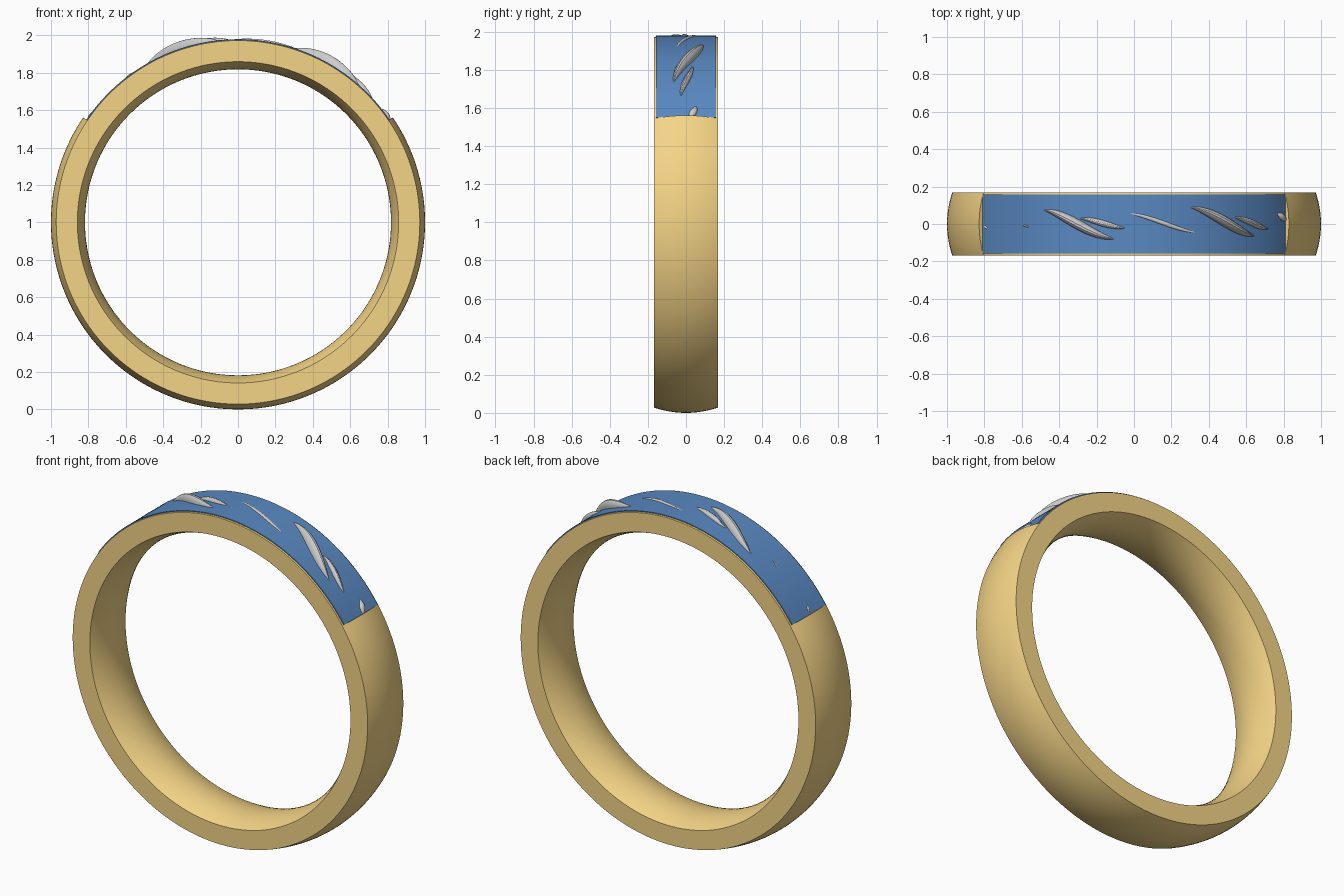
import bpy, bmesh, math
from mathutils import Vector

if "Cube" in bpy.data.objects:
    bpy.data.objects.remove(bpy.data.objects["Cube"])

HALF = 0.168               # half width of the band
CUT = math.radians(55.9)   # half angle of the recessed top
CENTRE = Vector((0, 0, 1))
INLAY_R = 0.979


def material(name, color):
    m = bpy.data.materials.new(name)
    m.diffuse_color = (*color, 1)
    m.use_nodes = True
    m.node_tree.nodes["Principled BSDF"].inputs["Base Color"].default_value = m.diffuse_color
    return m


def polar(angle, r, y):
    """Point on the ring; angle 0 is the top, positive towards +x."""
    return CENTRE + Vector((r * math.sin(angle), y, r * math.cos(angle)))


def loft(name, rings, mat=None, closed=False):
    """Skin a list of point loops into a solid."""
    bm = bmesh.new()
    loops = [[bm.verts.new(p) for p in ring] for ring in rings]
    n = len(loops[0])
    for i in range(len(loops) if closed else len(loops) - 1):
        a, b = loops[i], loops[(i + 1) % len(loops)]
        for j in range(n):
            k = (j + 1) % n
            bm.faces.new((a[j], a[k], b[k], b[j]))
    if not closed:
        bm.faces.new(loops[0])
        bm.faces.new(loops[-1][::-1])
    bmesh.ops.remove_doubles(bm, verts=bm.verts[:], dist=1e-5)
    bmesh.ops.recalc_face_normals(bm, faces=bm.faces[:])
    me = bpy.data.meshes.new(name)
    bm.to_mesh(me)
    bm.free()
    ob = bpy.data.objects.new(name, me)
    bpy.context.collection.objects.link(ob)
    if mat:
        me.materials.append(mat)
    bpy.ops.object.select_all(action='DESELECT')
    ob.select_set(True)
    bpy.context.view_layer.objects.active = ob
    bpy.ops.object.shade_smooth_by_angle(angle=math.radians(30))
    return ob


gold = material("gold", (0.91, 0.66, 0.24))
blue = material("blue", (0.10, 0.25, 0.54))

# Band: domed outside, rounded inside, with a lowered sector at the top
N = 14
ys = [HALF * (2 * i / N - 1) for i in range(N + 1)]


def band_section(angle, limit):
    outer = [polar(angle, min(1.0 - 0.028 * (y / HALF) ** 2, limit), y) for y in ys]
    inner = [polar(angle, 0.818 + 0.041 * (y / HALF) ** 2, y) for y in reversed(ys)]
    return outer + inner


rings = [band_section(-CUT + 2 * CUT * i / 56, 0.976) for i in range(57)]
rest = 2 * math.pi - 2 * CUT
rings += [band_section(CUT + rest * i / 120, 2) for i in range(121)]
loft("ring_band", rings, gold, closed=True)

# Inlay strip set in the lowered sector
W = 0.158
rings = []
for i in range(57):
    a = -CUT + 2 * CUT * i / 56
    rings.append([polar(a, INLAY_R, -W), polar(a, INLAY_R, W),
                  polar(a, 0.95, W), polar(a, 0.95, -W)])
loft("inlay_strip", rings, blue)


# Raised strands: tapered S-curves wrapped round the inlay
def strand(name, x0, y0, x1, y1, half_width, height, power=0.75, steps=28, sides=14):
    s0, s1 = (INLAY_R * math.asin(x / 0.99) for x in (x0, x1))

    def path(t):
        smooth = t * t * (3 - 2 * t)
        return Vector((s0 + (s1 - s0) * t, y0 + (y1 - y0) * (0.25 * t + 0.75 * smooth)))

    rings = []
    for i in range(steps + 1):
        t = (1 - math.cos(math.pi * i / steps)) / 2
        p = path(t)
        d = (path(t + 0.01) - path(t - 0.01)).normalized()
        side = Vector((-d.y, d.x))
        k = max(math.sin(math.pi * t), 0.0002) ** power
        ring = []
        for j in range(sides):
            u = 2 * math.pi * j / sides
            q = p + side * (half_width * k * math.cos(u))
            ring.append(polar(q.x / INLAY_R, INLAY_R - 0.003 + height * k * math.sin(u), q.y))
        rings.append(ring)
    loft(name, rings)


strands = [
    (-0.49, 0.075, -0.105, -0.08, 0.026, 0.042),
    (-0.295, 0.03, -0.045, -0.022, 0.017, 0.022),
    (-0.045, 0.058, 0.355, -0.047, 0.012, 0.010),
    (0.305, 0.088, 0.655, -0.064, 0.027, 0.046),
    (0.54, 0.035, 0.73, -0.027, 0.017, 0.024),
    (0.775, 0.052, 0.825, 0.022, 0.019, 0.018),
    (-0.615, -0.002, -0.56, -0.018, 0.005, 0.006),
    (-0.815, -0.01, -0.79, -0.024, 0.008, 0.007),
]
for i, s in enumerate(strands):
    strand(f"raised_strand_{i + 1}", *s)
